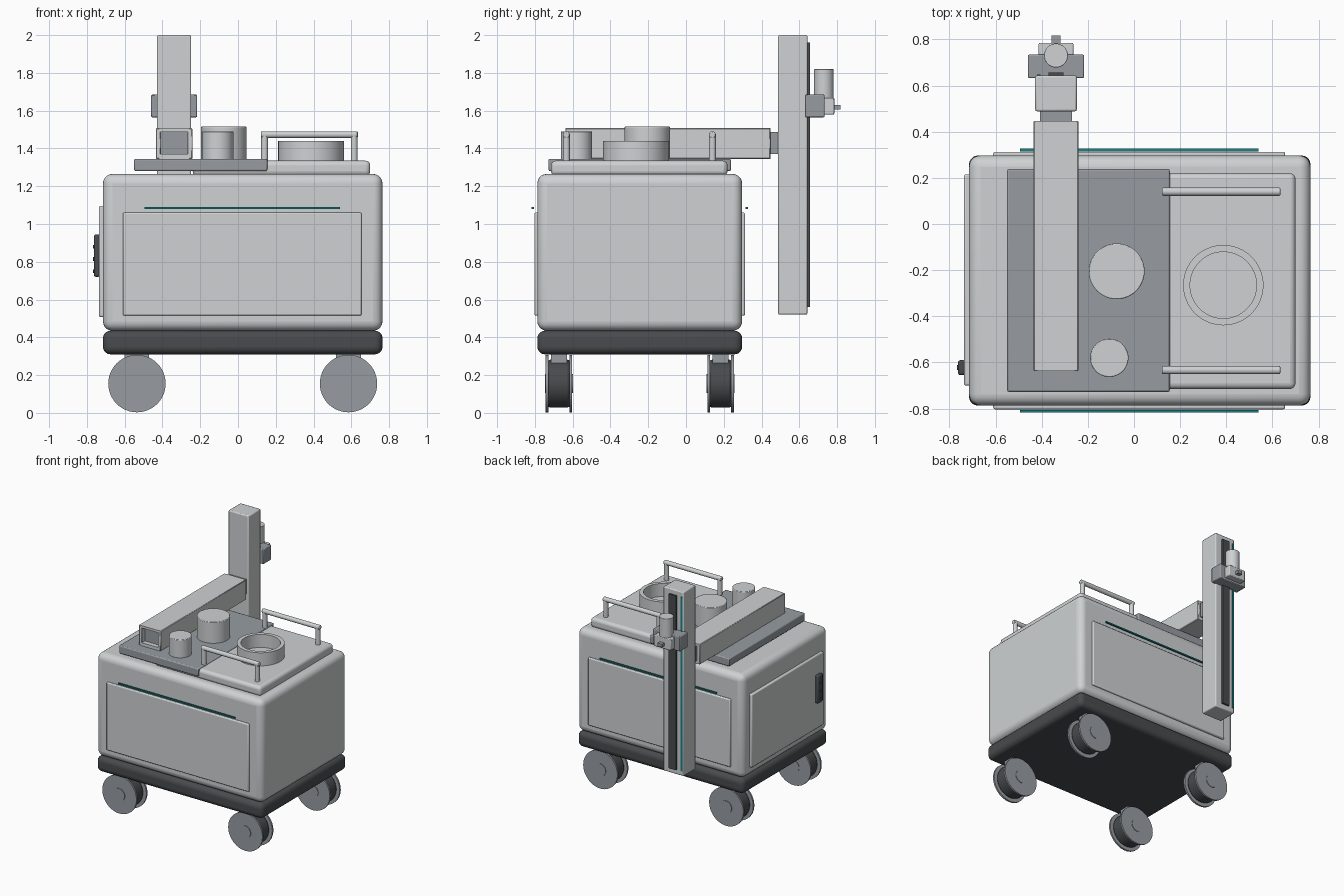
import bpy, math
from mathutils import Vector

if "Cube" in bpy.data.objects:
    bpy.data.objects.remove(bpy.data.objects["Cube"])


def material(name, r, g, b):
    m = bpy.data.materials.new(name)
    m.diffuse_color = (r, g, b, 1)
    m.use_nodes = True
    m.node_tree.nodes["Principled BSDF"].inputs["Base Color"].default_value = m.diffuse_color
    return m


LIGHT = material("light grey", 0.62, 0.64, 0.65)
GREY = material("mid grey", 0.31, 0.335, 0.36)
DARK = material("charcoal", 0.065, 0.07, 0.075)
TEAL = material("teal", 0.01, 0.22, 0.24)


def finish(ob, name, mat, bevel=0, segments=3):
    ob.name = name
    ob.data.materials.append(mat)
    if bevel:
        mod = ob.modifiers.new("rounding", 'BEVEL')
        mod.width, mod.segments, mod.limit_method = bevel, segments, 'ANGLE'
    bpy.ops.object.shade_smooth_by_angle(angle=math.radians(35))
    return ob


def box(name, mat, x, y, z, bevel=0, segments=3):
    """Box given as (min, max) along each axis."""
    bpy.ops.mesh.primitive_cube_add(size=1)
    ob = bpy.context.object
    for v in ob.data.vertices:
        v.co = Vector([r[0] if c < 0 else r[1] for r, c in zip((x, y, z), v.co)])
    return finish(ob, name, mat, bevel, segments)


def cylinder(name, mat, start, end, radius, bevel=0, sides=48):
    a, b = Vector(start), Vector(end)
    bpy.ops.mesh.primitive_cylinder_add(vertices=sides, radius=radius, depth=(b - a).length,
                                        location=(a + b) / 2)
    ob = bpy.context.object
    ob.rotation_euler = (b - a).to_track_quat('Z', 'Y').to_euler()
    return finish(ob, name, mat, bevel, 2)


def tube(name, mat, profile, location, sides=64):
    """Closed (radius, height) profile spun around the vertical axis."""
    n, verts, faces = len(profile), [], []
    for i in range(sides):
        t = 2 * math.pi * i / sides
        verts += [(r * math.cos(t), r * math.sin(t), h) for r, h in profile]
        for j in range(n):
            k, q = (j + 1) % n, ((i + 1) % sides) * n
            faces.append((i * n + j, q + j, q + k, i * n + k))
    me = bpy.data.meshes.new(name)
    me.from_pydata(verts, [], faces)
    ob = bpy.data.objects.new(name, me)
    bpy.context.collection.objects.link(ob)
    bpy.ops.object.select_all(action='DESELECT')
    ob.select_set(True)
    bpy.context.view_layer.objects.active = ob
    ob.location = location
    return finish(ob, name, mat)


CX, CY = 0.025, -0.245  # cabinet centre

# Cabinet and base
box("cabinet", LIGHT, (-0.715, 0.765), (-0.787, 0.297), (0.435, 1.265), 0.05, 5)
box("base", DARK, (-0.715, 0.765), (-0.787, 0.297), (0.31, 0.435), 0.04, 5)

# Panels and accent strips on the front and back
for side, s in (("front", -1), ("back", 1)):
    def span(a, b):
        return sorted((CY + s * a, CY + s * b))
    box(side + "_panel", LIGHT, (-0.61, 0.655), span(0.52, 0.558), (0.515, 1.06), 0.008, 2)
    box(side + "_accent_strip", TEAL, (-0.495, 0.54), span(0.56, 0.572), (1.08, 1.09))

# Side door with its latch
box("side_door", LIGHT, (-0.737, -0.70), (-0.70, 0.215), (0.508, 1.095), 0.008, 2)
box("door_latch", DARK, (-0.763, -0.73), (-0.655, -0.59), (0.72, 0.945), 0.01, 2)
for z in (0.75, 0.815, 0.88):
    cylinder("latch_button", DARK, (-0.768, -0.622, z), (-0.755, -0.622, z), 0.01, sides=16)

# Casters
for wx in (CX - 0.56, CX + 0.56):
    for wy in (CY - 0.428, CY + 0.428):
        cylinder("tyre", DARK, (wx, wy - 0.06, 0.155), (wx, wy + 0.06, 0.155), 0.127, 0.015)
        for s in (-1, 1):
            cylinder("wheel_disc", GREY, (wx, wy + s * 0.056, 0.155),
                     (wx, wy + s * 0.07, 0.155), 0.152)
            cylinder("wheel_hub", GREY, (wx, wy + s * 0.06, 0.155),
                     (wx, wy + s * 0.074, 0.155), 0.05, sides=32)
        box("caster_mount", GREY, (wx - 0.065, wx + 0.065), (wy - 0.042, wy + 0.042), (0.26, 0.32))

# Top plates
box("top_plate", LIGHT, (-0.24, 0.70), (-0.715, 0.22), (1.255, 1.335), 0.025, 4)
box("work_plate", GREY, (-0.55, 0.155), (-0.728, 0.238), (1.28, 1.345), 0.008, 2)

# Containers and open ring
cylinder("large_canister", LIGHT, (-0.075, -0.205, 1.34), (-0.075, -0.205, 1.515), 0.121, 0.004)
cylinder("small_canister", LIGHT, (-0.107, -0.58, 1.34), (-0.107, -0.58, 1.49), 0.083, 0.004)
tube("open_ring", LIGHT, [(0.144, 0), (0.174, 0), (0.174, 0.11), (0.144, 0.11)], (0.387, -0.265, 1.33))

# Grab handles
for y in (-0.633, 0.14):
    cylinder("handle_bar", LIGHT, (0.122, y, 1.473), (0.634, y, 1.473), 0.018, 0.005, 24)
    for x in (0.141, 0.615):
        cylinder("handle_post", LIGHT, (x, y, 1.32), (x, y, 1.473), 0.018, sides=24)

# Horizontal arm: hollow sleeve with a sliding beam inside
AX = -0.338
for s in (-1, 1):
    box("arm_side", LIGHT, sorted((AX + s * 0.07, AX + s * 0.097)), (-0.638, 0.447), (1.345, 1.507), 0.004, 1)
for z in ((1.345, 1.37), (1.488, 1.507)):
    box("arm_wall", LIGHT, (AX - 0.08, AX + 0.08), (-0.638, 0.447), z)
box("sliding_beam", GREY, (AX - 0.07, AX + 0.07), (-0.60, 0.50), (1.37, 1.488))

# Vertical column with guide rail and accent
box("column", LIGHT, (AX - 0.09, AX + 0.09), (0.488, 0.643), (0.52, 2.0), 0.008, 2)
box("guide_rail", DARK, (AX - 0.032, AX + 0.032), (0.64, 0.657), (0.56, 1.96))
box("column_accent", TEAL, (AX - 0.083, AX - 0.068), (0.64, 0.648), (0.56, 1.96))

# Carriage with motor and nozzle
box("carriage", GREY, (AX - 0.122, AX + 0.122), (0.632, 0.734), (1.565, 1.685), 0.006, 2)
box("tool_block", LIGHT, (AX - 0.075, AX + 0.075), (0.72, 0.785), (1.58, 1.668), 0.005, 2)
cylinder("motor", LIGHT, (AX, 0.73, 1.66), (AX, 0.73, 1.82), 0.052, 0.003)
box("nozzle", GREY, (AX - 0.019, AX + 0.019), (0.78, 0.817), (1.605, 1.63))
